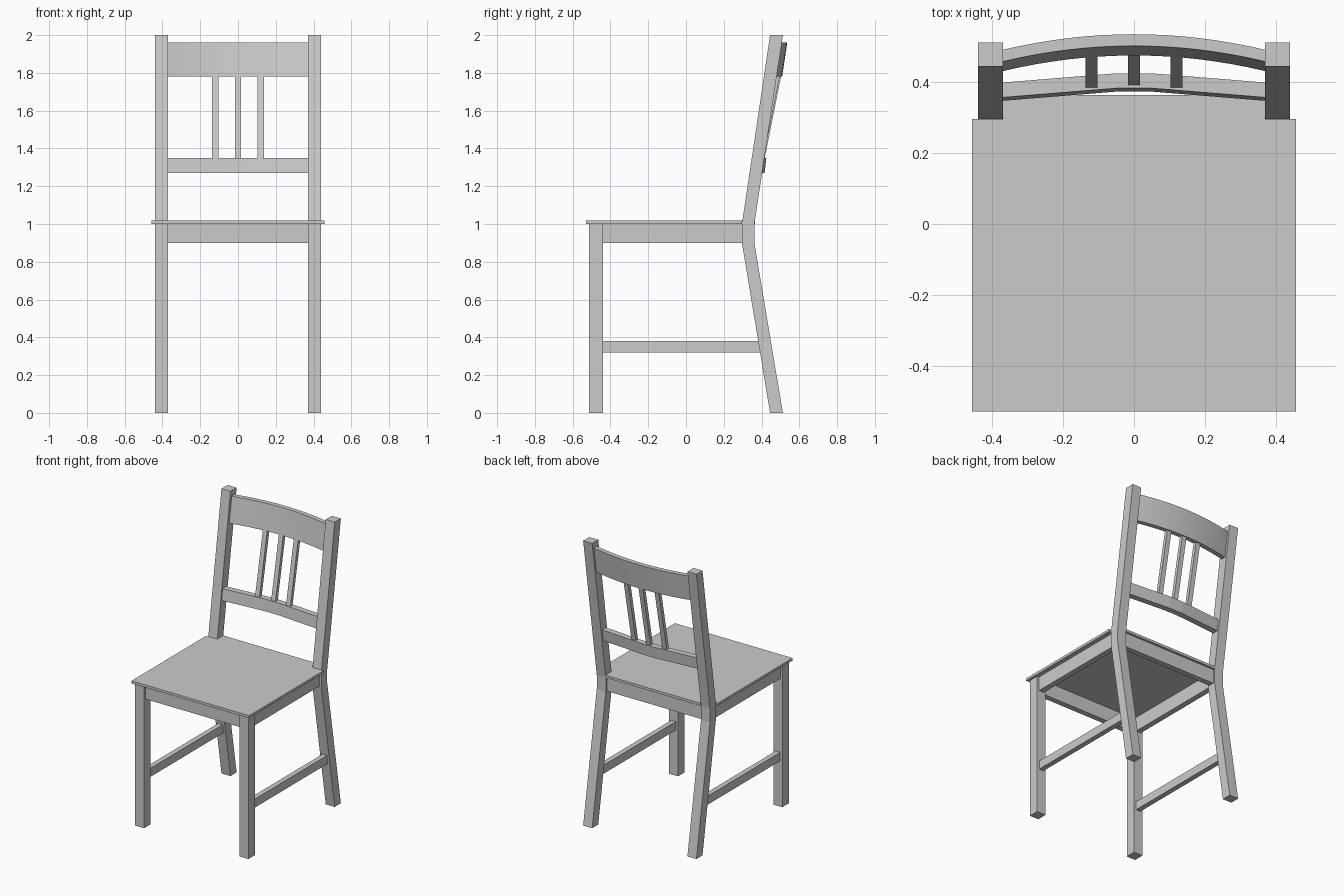
import bpy

if "Cube" in bpy.data.objects:
    bpy.data.objects.remove(bpy.data.objects["Cube"])


def make(name, verts, faces):
    me = bpy.data.meshes.new(name)
    me.from_pydata(verts, [], faces)
    ob = bpy.data.objects.new(name, me)
    bpy.context.collection.objects.link(ob)
    return ob


def prism(name, outline, a, b, place):
    """Extrude a 2D outline from a to b; place(u, v, w) maps to xyz."""
    n = len(outline)
    verts = [place(u, v, w) for w in (a, b) for u, v in outline]
    faces = [tuple(range(n))[::-1], tuple(range(n, 2 * n))]
    faces += [(i, (i + 1) % n, n + (i + 1) % n, n + i) for i in range(n)]
    ob = make(name, verts, faces)
    import bmesh
    bm = bmesh.new()
    bm.from_mesh(ob.data)
    bmesh.ops.recalc_face_normals(bm, faces=bm.faces)
    bm.to_mesh(ob.data)
    bm.free()
    return ob


def along_x(u, v, w):
    return (w, u, v)


def box(name, x0, x1, y0, y1, z0, z1):
    return prism(name, [(y0, z0), (y1, z0), (y1, z1), (y0, z1)], x0, x1, along_x)


def back_rail(name, curve, z0, z1, y_front, depth, lean):
    """Curved rail: plan outline extruded upward, leaning back with height."""
    outline = [(x, y_front + d) for x, d in curve]
    outline += [(x, y + depth) for x, y in reversed(outline)]
    return prism(name, outline, z0, z1,
                 lambda u, v, w: (u, v + lean * (w - z0), w))


# Seat, notched around the back posts
prism("seat", [(-.457, -.53), (.457, -.53), (.457, .297), (.37, .297),
               (.37, .365), (-.37, .365), (-.37, .297), (-.457, .297)],
      1.0, 1.018, lambda u, v, w: (u, v, w))

# Legs, side aprons and stretchers
post = [(.445, 0), (.513, 0), (.362, .9), (.362, 1.0), (.513, 2),
        (.445, 2), (.296, 1.0), (.296, .9)]
for side, s in (("left", -1), ("right", 1)):
    xs = sorted((s * .37, s * .44))
    box(side + "_front_leg", *xs, -.513, -.44, 0, 1.0)
    prism(side + "_back_post", post, *xs, along_x)
    ax = sorted((s * .385, s * .425))
    box(side + "_apron", *ax, -.44, .296, .9, 1.0)
    sx = sorted((s * .387, s * .423))
    prism(side + "_stretcher", [(-.44, .32), (.393, .32), (.383, .38), (-.44, .38)],
          *sx, along_x)

# Front and back aprons
box("front_apron", -.37, .37, -.497, -.457, .9, 1.0)
box("back_apron", -.37, .37, .309, .349, .9, 1.0)

# Backrest rails
N = 16
arc = [(x, .044 * (1 - (x / .37) ** 2))
       for x in (-.37 + .74 * i / N for i in range(N + 1))]
top_rail = back_rail("top_rail", arc, 1.78, 1.96, .432, .033, .15)
bent = [(-.37, 0), (-.05, .026), (.05, .026), (.37, 0)]
back_rail("lower_rail", bent, 1.27, 1.35, .348, .042, .12)

# Backrest slats
for name, x, dy in (("left", -.12, -.007), ("middle", 0, 0), ("right", .12, -.007)):
    prism(name + "_slat", [(.392 + dy, 1.35), (.417 + dy, 1.35),
                           (.503 + dy, 1.78), (.478 + dy, 1.78)],
          x - .017, x + .017, along_x)

bpy.ops.object.select_all(action='DESELECT')
top_rail.select_set(True)
bpy.context.view_layer.objects.active = top_rail
bpy.ops.object.shade_smooth_by_angle()
